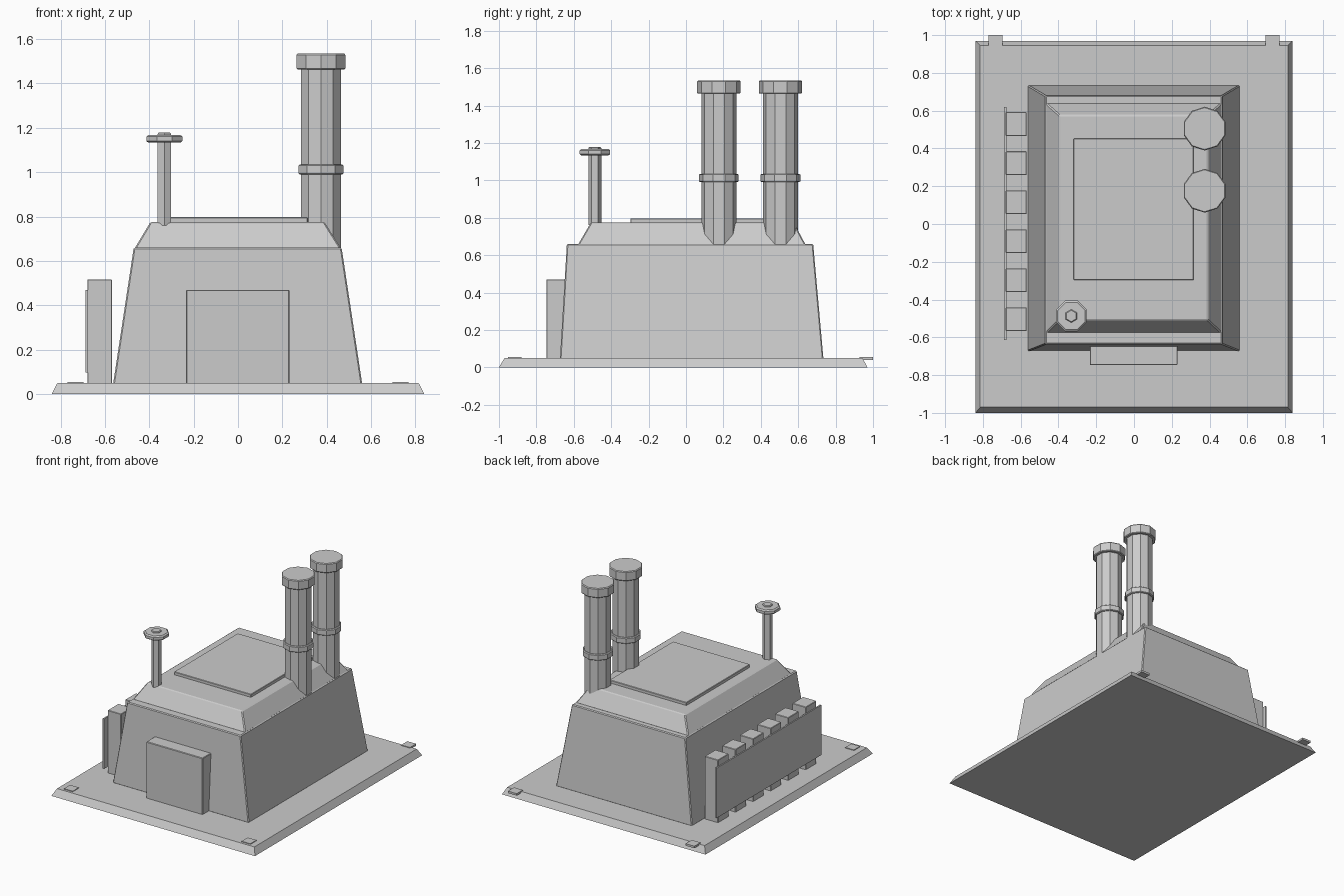
import bpy, bmesh, math

if "Cube" in bpy.data.objects:
    bpy.data.objects.remove(bpy.data.objects["Cube"])


def finish(name, bm, bevel=0.0):
    bmesh.ops.recalc_face_normals(bm, faces=bm.faces)
    mesh = bpy.data.meshes.new(name)
    bm.to_mesh(mesh)
    bm.free()
    obj = bpy.data.objects.new(name, mesh)
    bpy.context.collection.objects.link(obj)
    if bevel:
        mod = obj.modifiers.new("edge_bevel", 'BEVEL')
        mod.width = bevel
        mod.segments = 1
    return obj


def frustum(name, x, y, z, top_x=None, top_y=None, bevel=0.0):
    """Box between two rectangles; each range is (min, max)."""
    bm = bmesh.new()
    rings = []
    for (x0, x1), (y0, y1), h in ((x, y, z[0]), (top_x or x, top_y or y, z[1])):
        rings.append([bm.verts.new(p) for p in
                      ((x0, y0, h), (x1, y0, h), (x1, y1, h), (x0, y1, h))])
    low, high = rings
    bm.faces.new(low[::-1])
    bm.faces.new(high)
    for i in range(4):
        j = (i + 1) % 4
        bm.faces.new((low[i], low[j], high[j], high[i]))
    return finish(name, bm, bevel)


def lathe(name, cx, cy, profile, sides, turn):
    """Capped prism stack from (radius, z) points."""
    bm = bmesh.new()
    rings = []
    for r, z in profile:
        angles = [turn + 2 * math.pi * i / sides for i in range(sides)]
        rings.append([bm.verts.new((cx + r * math.cos(a), cy + r * math.sin(a), z))
                      for a in angles])
    bm.faces.new(rings[0][::-1])
    bm.faces.new(rings[-1])
    for a, b in zip(rings, rings[1:]):
        for i in range(sides):
            j = (i + 1) % sides
            bm.faces.new((a[i], a[j], b[j], b[i]))
    return finish(name, bm)


# Ground plate and its four corner tabs
frustum("base_plate", (-0.84, 0.84), (-1.0, 0.97), (0, 0.05),
        (-0.814, 0.814), (-0.97, 0.944))
for cx in (-0.733, 0.733):
    for cy in (-0.916, 0.964):
        frustum("corner_tab", (cx - 0.036, cx + 0.036), (cy - 0.036, cy + 0.036),
                (0.04, 0.055))

# Tapered building body, sloped roof and roof panel
frustum("body", (-0.563, 0.56), (-0.674, 0.735), (0.045, 0.66),
        (-0.47, 0.467), (-0.637, 0.68), bevel=0.006)
frustum("roof", (-0.467, 0.465), (-0.578, 0.64), (0.655, 0.775),
        (-0.395, 0.39), (-0.508, 0.576), bevel=0.006)
frustum("roof_panel", (-0.32, 0.315), (-0.297, 0.453), (0.765, 0.797), bevel=0.003)

# Front door slab
frustum("door", (-0.234, 0.231), (-0.747, -0.63), (0.045, 0.47), bevel=0.004)

# Row of side blocks with a thin cover plate
for i in range(6):
    cy = 0.529 - 0.2067 * i
    frustum("side_block", (-0.679, -0.568), (cy - 0.063, cy + 0.063),
            (0.045, 0.517), bevel=0.003)
frustum("side_plate", (-0.687, -0.676), (-0.613, 0.62), (0.097, 0.47))

# Two chimneys, each with a pipe, a collar and a cap
for cy in (0.176, 0.505):
    args = (0.374, cy)
    turn = math.pi / 2
    lathe("chimney_pipe", *args, [(0.094, 0.60), (0.094, 1.47)], 10, turn)
    lathe("chimney_collar", *args, [(0.100, 0.990), (0.106, 0.995), (0.106, 1.030),
                                    (0.100, 1.035)], 10, turn)
    lathe("chimney_cap", *args, [(0.111, 1.463), (0.116, 1.468), (0.116, 1.528),
                                 (0.111, 1.534)], 10, turn)

# Thin vent post with an octagonal disc
lathe("vent_post", -0.332, -0.487, [(0.035, 0.76), (0.035, 1.172), (0.030, 1.178)],
      6, math.pi / 2)
lathe("vent_disc", -0.332, -0.487, [(0.078, 1.133), (0.088, 1.140), (0.088, 1.160),
                                    (0.078, 1.168)], 8, math.pi / 8)
